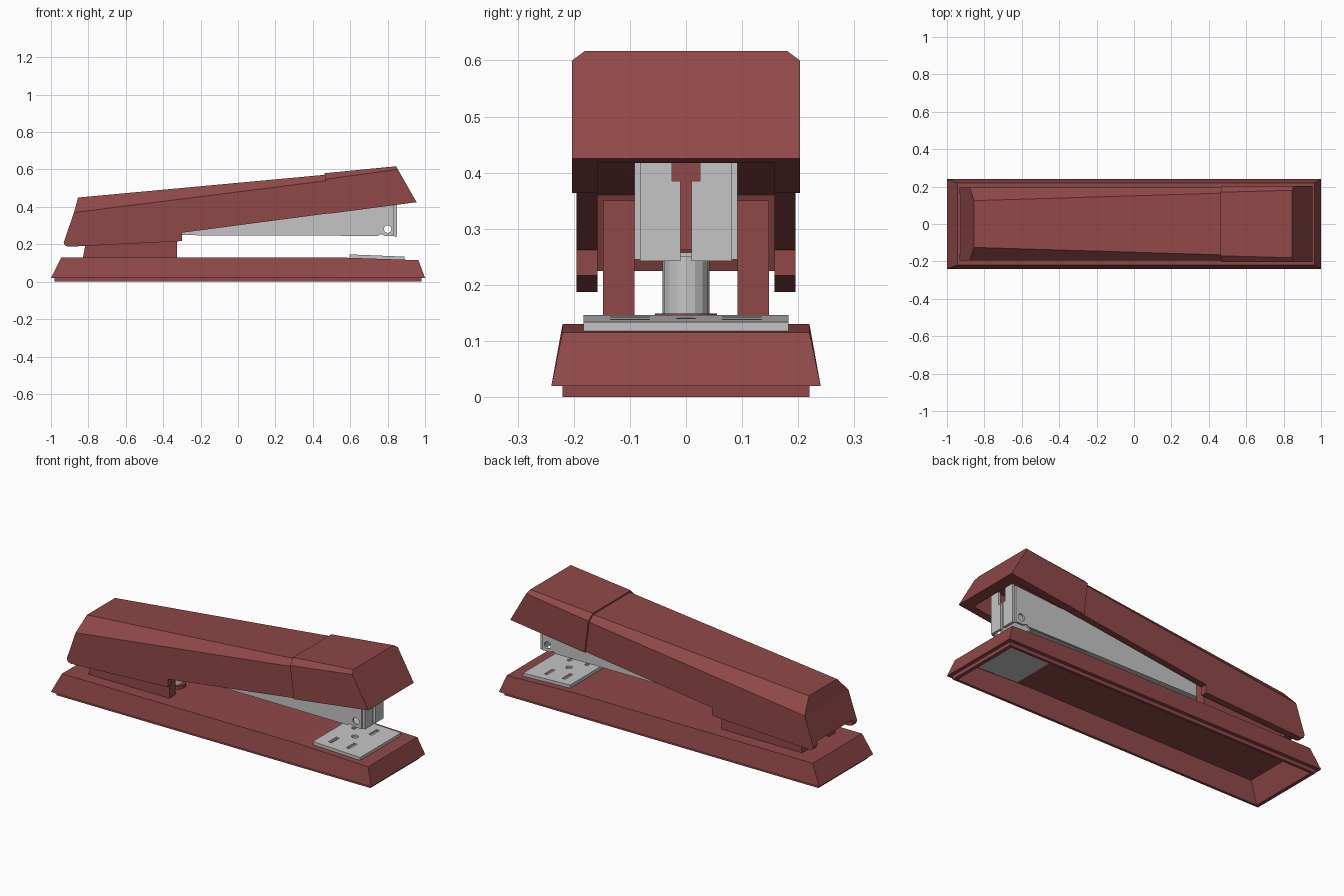
import bpy, bmesh
from mathutils import Matrix

cube = bpy.data.objects.get("Cube")
if cube:
    bpy.data.objects.remove(cube, do_unlink=True)


def material(name, rgb):
    m = bpy.data.materials.new(name)
    m.use_nodes = True
    m.diffuse_color = (*rgb, 1)
    m.node_tree.nodes["Principled BSDF"].inputs["Base Color"].default_value = (*rgb, 1)
    return m


RED = material("brick red", (0.28, 0.065, 0.065))
METAL = material("light steel", (0.56, 0.56, 0.56))


def finish(bm, name, mat):
    bmesh.ops.recalc_face_normals(bm, faces=bm.faces)
    me = bpy.data.meshes.new(name)
    bm.to_mesh(me)
    bm.free()
    me.materials.append(mat)
    ob = bpy.data.objects.new(name, me)
    bpy.context.scene.collection.objects.link(ob)
    return ob


def prism(name, outline, y0, y1, mat):
    """Side outline in x, z pulled from y0 to y1."""
    bm = bmesh.new()
    a, b = ([bm.verts.new((x, y, z)) for x, z in outline] for y in (y0, y1))
    n = len(outline)
    bm.faces.new(a)
    bm.faces.new(b)
    for i in range(n):
        j = (i + 1) % n
        bm.faces.new((a[i], a[j], b[j], b[i]))
    return finish(bm, name, mat)


def box(name, x0, x1, y0, y1, z0, z1, mat):
    return prism(name, [(x0, z0), (x1, z0), (x1, z1), (x0, z1)], y0, y1, mat)


def cylinder(name, at, radius, depth, mat, axis="Z", sides=16):
    bm = bmesh.new()
    rot = Matrix.Rotation(1.5708, 4, "X") if axis == "Y" else Matrix()
    bmesh.ops.create_cone(bm, cap_ends=True, segments=sides, radius1=radius,
                          radius2=radius, depth=depth, matrix=Matrix.Translation(at) @ rot)
    return finish(bm, name, mat)


def cut(ob, *cutters):
    for c in cutters:
        mod = ob.modifiers.new("cut", "BOOLEAN")
        mod.operation = "DIFFERENCE"
        mod.solver = "EXACT"
        mod.object = c
        bpy.context.view_layer.objects.active = ob
        bpy.ops.object.modifier_apply(modifier=mod.name)
        bpy.data.objects.remove(c, do_unlink=True)


def cover(name, bottom, low, top, y_side, y_top):
    """Bevelled lid: bottom run goes front to rear; low and top are (rear, front)."""
    bm = bmesh.new()
    sides = []
    for s in (-1, 1):
        run = [bm.verts.new((x, s * y_side, z)) for x, z in bottom + low]
        crest = [bm.verts.new((p[0], s * y, p[1])) for p, y in zip(top, y_top)]
        bm.faces.new(run)
        bm.faces.new((run[-2], run[-1], crest[1], crest[0]))
        sides.append(run[:-1] + crest + run[-1:])
    a, b = sides
    for i in range(len(a)):
        j = (i + 1) % len(a)
        bm.faces.new((a[i], a[j], b[j], b[i]))
    return finish(bm, name, RED)


# Hollow base tray with a sloping nose, lofted from the inside ceiling to the top
bm = bmesh.new()
rings = []
for x0, x1, y, z, drop in [(-0.91, 0.93, 0.19, 0.115, 0.015), (-0.96, 0.96, 0.205, 0, 0),
                           (-0.98, 0.98, 0.22, 0, 0), (-0.98, 0.98, 0.22, 0.02, 0),
                           (-1, 1, 0.24, 0.02, 0), (-0.945, 0.965, 0.22, 0.13, 0.015)]:
    rings.append([bm.verts.new(p) for p in (
        (x0, -y, z), (0.53, -y, z), (x1, -y, z - drop),
        (x1, y, z - drop), (0.53, y, z), (x0, y, z))])
for a, b in zip(rings, rings[1:]):
    for i in range(6):
        j = (i + 1) % 6
        bm.faces.new((a[i], a[j], b[j], b[i]))
for r in (rings[0], rings[-1]):
    bm.faces.new((r[0], r[1], r[4], r[5]))
    bm.faces.new((r[1], r[2], r[3], r[4]))
finish(bm, "base", RED)

# Anvil plate with slots and a centre hole
plate = prism("anvil_plate", [(0.595, 0.11), (0.89, 0.097), (0.89, 0.134), (0.595, 0.146)],
              -0.183, 0.183, METAL)
slots = [box("slot_cutter", x - 0.01, x + 0.01, y - 0.035, y + 0.035, 0.128, 0.2, METAL)
         for x in (0.67, 0.78) for y in (-0.1, 0.1)]
cut(plate, *slots, cylinder("hole_cutter", (0.73, 0, 0.165), 0.018, 0.07, METAL))

# Main cover
body = cover("top_cover",
             [(0.49, 0.366), (-0.3, 0.262), (-0.3, 0.217), (-0.905, 0.187),
              (-0.925, 0.193), (-0.932, 0.21)],
             [(-0.877, 0.37), (0.475, 0.54)], [(-0.855, 0.45), (0.47, 0.572)],
             0.195, (0.125, 0.165))
cut(body, prism("body_cutter", [(-1.1, 0.1), (-1.1, 0.225), (-0.88, 0.225), (-0.82, 0.36),
                                (0.6, 0.53), (0.6, 0.1)], -0.158, 0.158, RED))

# Head cap
head = cover("head_cap", [(0.955, 0.425), (0.49, 0.364)], [(0.467, 0.548), (0.855, 0.6)],
             [(0.463, 0.58), (0.845, 0.617)], 0.203, (0.17, 0.18))
cut(head, prism("head_cutter", [(0.3, 0.1), (0.3, 0.51), (0.81, 0.56), (0.9, 0.41),
                                (0.9, 0.1)], -0.158, 0.158, RED))

# Hinge cheeks, magazine walls and front tabs, mirrored
for side, s in (("right", -1), ("left", 1)):
    prism(side + "_hinge_cheek", [(-0.83, 0.125), (-0.325, 0.125), (-0.325, 0.35),
                                  (-0.79, 0.33)], s * 0.092, s * 0.148, RED)
    wall = prism(side + "_magazine_wall",
                 [(-0.7, 0.25), (0.75, 0.245), (0.765, 0.255), (0.785, 0.245),
                  (0.835, 0.245), (0.835, 0.45), (-0.7, 0.33)],
                 s * 0.08, s * 0.092, METAL)
    cut(wall, cylinder("pin_hole_cutter", (0.8, s * 0.086, 0.281), 0.02, 0.1, METAL, "Y"))
    prism(side + "_front_tab", [(0.835, 0.243), (0.85, 0.243), (0.85, 0.46), (0.835, 0.46)],
          s * 0.025, s * 0.082, METAL)
    box(side + "_tab_lip", 0.835, 0.85, s * 0.01, s * 0.025, 0.243, 0.385, METAL)

# Magazine floor and inner pusher
box("magazine_floor", -0.7, 0.72, -0.08, 0.08, 0.25, 0.258, METAL)
prism("pusher", [(-0.7, 0.262), (0.5, 0.262), (0.5, 0.42), (-0.7, 0.33)], -0.05, 0.05, RED)

# Spring post under the magazine
cylinder("spring_post", (-0.39, 0, 0.193), 0.042, 0.115, METAL)
cylinder("spring_seat", (-0.39, 0, 0.139), 0.055, 0.02, RED)
